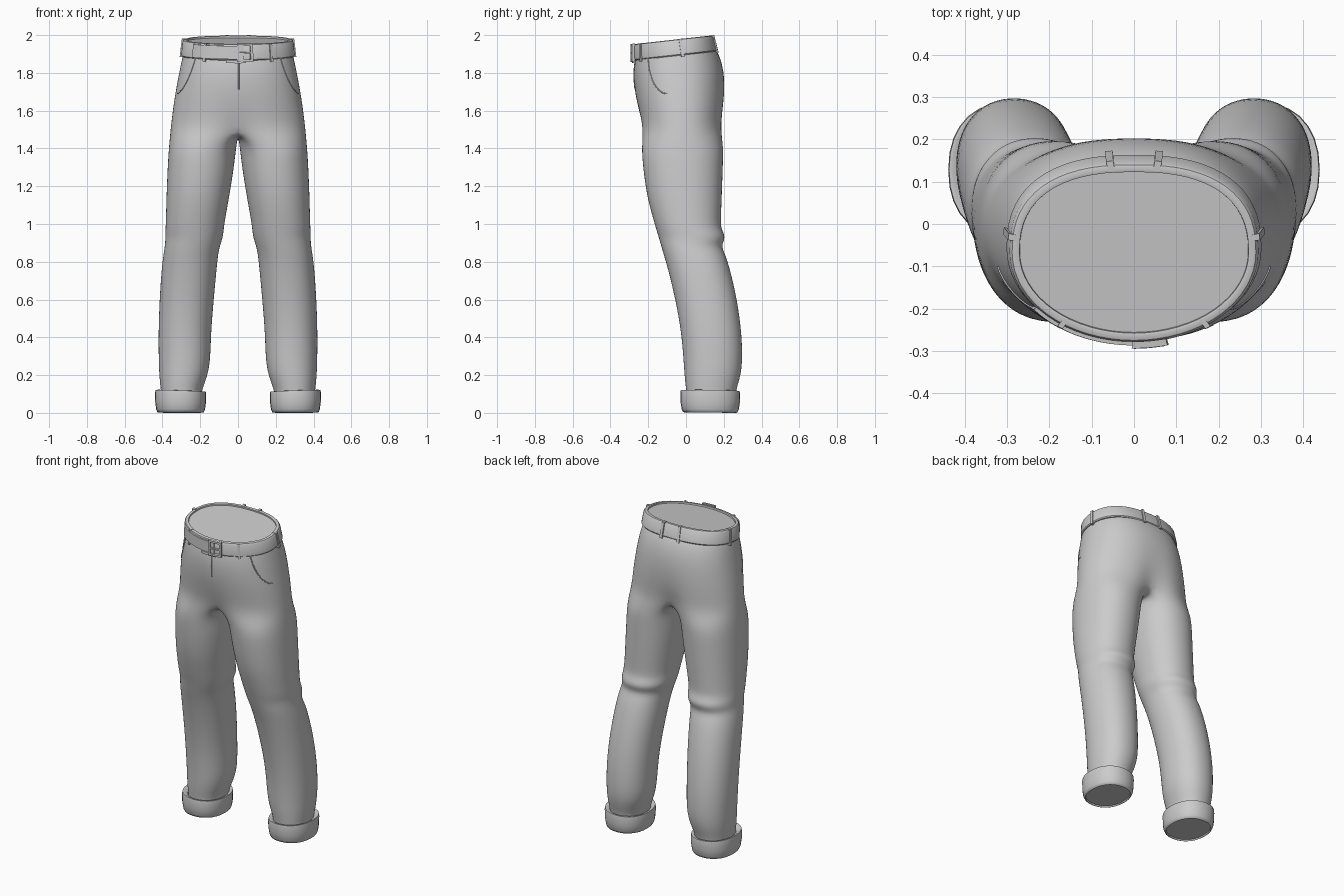
import bpy
from math import sin, cos, pi, radians, asin, copysign
from mathutils import Vector
from mathutils.bvhtree import BVHTree

if "Cube" in bpy.data.objects:
    bpy.data.objects.remove(bpy.data.objects["Cube"])


def add_mesh(name, verts, faces, angle=None):
    me = bpy.data.meshes.new(name)
    me.from_pydata(verts, [], faces)
    ob = bpy.data.objects.new(name, me)
    bpy.context.collection.objects.link(ob)
    bpy.ops.object.select_all(action='DESELECT')
    ob.select_set(True)
    bpy.context.view_layer.objects.active = ob
    bpy.ops.object.mode_set(mode='EDIT')
    bpy.ops.mesh.select_all(action='SELECT')
    bpy.ops.mesh.normals_make_consistent(inside=False)
    bpy.ops.object.mode_set(mode='OBJECT')
    if angle:
        bpy.ops.object.shade_smooth_by_angle(angle=radians(angle))
    else:
        bpy.ops.object.shade_smooth()
    return ob


def loft(rings, closed=True, caps=()):
    """Bridge equal-length rings; caps lists the ring indices to fill."""
    n = len(rings[0])
    verts = [p for r in rings for p in r]
    faces = []
    for k in range(len(rings) - 1):
        for i in range(n if closed else n - 1):
            j = (i + 1) % n
            faces.append((k * n + i, k * n + j, (k + 1) * n + j, (k + 1) * n + i))
    for c in caps:
        faces.append([c * n + i for i in range(n)])
    return verts, faces


def spow(v, p):
    return copysign(abs(v) ** p, v)


# ---- trousers: half body, mirrored ----
K, J = 12, 6


def torso_ring(z, tilt, a, yf, yb, df, db):
    ring, cy = [], (yf + yb) / 2
    for i in range(K + 1):
        t = pi * i / K
        x = a * spow(sin(t), 0.88) if 0 < i < K else 0.0
        y = cy - (yb - yf) / 2 * spow(cos(t), 0.9)
        dent = max(0, 1 - x / 0.15) ** 2
        y += df * dent if cos(t) > 0 else -db * dent
        ring.append((x, y, z + tilt * y))
    return ring


def leg_ring(z, x0, x1, y0, y1):
    cx, cy, a, b = (x0 + x1) / 2, (y0 + y1) / 2, (x1 - x0) / 2 * 1.02, (y1 - y0) / 2 * 1.02
    out = []
    for i in range(K + J):
        t = radians(-30 + 20 * i)
        out.append((cx + a * spow(sin(t), 0.92), cy - b * spow(cos(t), 0.92), z))
    return out


torso = [torso_ring(*r) for r in (
    (1.935, .11, .283, -.262, .140, 0, 0),
    (1.885, .11, .298, -.274, .176, 0, 0),
    (1.800, .05, .315, -.280, .204, 0, 0),
    (1.690, 0, .335, -.272, .210, 0, .005),
    (1.590, 0, .350, -.254, .206, .008, .02),
    (1.500, 0, .360, -.242, .202, .03, .05))]
legs = [leg_ring(*r) for r in (
    (1.41, .010, .365, -.235, .198),
    (1.30, .022, .372, -.227, .194),
    (1.15, .046, .378, -.207, .189),
    (1.03, .068, .381, -.174, .184),
    (.975, .076, .383, -.158, .184),
    (.930, .080, .384, -.144, .212),
    (.885, .096, .386, -.131, .184),
    (.840, .106, .394, -.118, .207),
    (.760, .114, .404, -.094, .233),
    (.600, .129, .415, -.055, .270),
    (.420, .144, .421, -.023, .295),
    (.260, .147, .419, -.011, .299),
    (.180, .168, .415, -.006, .284),
    (.120, .192, .408, .002, .264),
    (.070, .195, .405, .005, .260))]
verts, faces = loft(torso, closed=False)
base = len(verts) - (K + 1)
front, back = verts[base], verts[-1]
for j in range(1, J):  # crotch strip on the centre line
    f = j / J
    verts.append((0, back[1] + (front[1] - back[1]) * f, 1.5 - .035 * sin(pi * f)))
lv, lf = loft(legs)
off, n = len(verts), K + J
verts += lv
faces += [tuple(i + off for i in f) for f in lf]
for i in range(n):
    j = (i + 1) % n
    faces.append((base + i, base + j, off + j, off + i))
trousers = add_mesh("trousers", verts, faces)
m = trousers.modifiers.new("Mirror", 'MIRROR')
m.use_clip = True
s = trousers.modifiers.new("Subsurf", 'SUBSURF')
s.levels = s.render_levels = 2

# ---- belt, following the tilted waist ----


def waist(t, o, h):
    a, yf, yb = .297 + o - .12 * h, -.274 - o, .16 + o - .25 * h
    cy = (yf + yb) / 2
    p = 1 if cos(t) > 0 else .82
    x = a * spow(sin(t), p)
    y = cy - (yb - yf) / 2 * spow(cos(t), p)
    return (x, y, 1.896 + .112 * y + h)


N = 64
profile = ((-.025, .004), (0, 0), (.005, .006), (.006, .075), (.001, .084),
           (-.010, .087), (-.016, .085), (-.018, .076))
rings = [[waist(2 * pi * i / N, o, h) for i in range(N)] for o, h in profile]
add_mesh("belt", *loft(rings, caps=(0, len(rings) - 1)), angle=35)


def strip(name, t0, t1, h0, h1, o0, o1, seg=2):
    rings = []
    for i in range(seg + 1):
        t = t0 + (t1 - t0) * i / seg
        rings.append([waist(t, o, h) for o, h in ((o0, h0), (o1, h0), (o1, h1), (o0, h1))])
    add_mesh(name, *loft(rings, caps=(0, seg)), angle=30)


def ft(x):
    return asin(x / .298)


# belt tail, buckle frame and prong
strip("belt_tail", ft(-.235), ft(.03), .008, .078, .003, .013, 14)
for x0, x1, h0, h1 in ((-.005, .008, -.005, .09), (.064, .077, -.005, .09),
                       (.008, .064, -.005, .007), (.008, .064, .078, .09)):
    strip("buckle_frame", ft(x0), ft(x1), h0, h1, .004, .020)
strip("buckle_prong", ft(.0), ft(.07), .038, .046, .012, .021)
# belt loops
strip("belt_loop_centre", ft(-.06), ft(.04), -.013, .004, -.006, .012, 4)
for sx in (-1, 1):
    for t0, t1 in ((.60, .65), (1.66, 1.72), (pi - .16, pi - .11)):
        strip("belt_loop", sx * t0, sx * t1, -.010, .088, -.012, .012)

# ---- turned-up cuffs ----
for sx in (-1, 1):
    rings = []
    for sc, z in ((.78, .108), (.93, .122), (.985, .121), (1, .108), (.995, .06),
                  (.955, .022), (.91, .008), (.87, .006), (.85, .014)):
        ring = []
        for i in range(28):
            t = 2 * pi * i / 28
            dx, dy = .135 * sc * spow(sin(t), .9), -.158 * sc * spow(cos(t), .9)
            ring.append((sx * (.304 + dx), .128 + dy, z + .035 * dx * (z / .12) - .012 * dy))
        rings.append(ring)
    low = min(p[2] for r in rings for p in r)
    rings = [[(x, y, z - low) for x, y, z in r] for r in rings]
    add_mesh("cuff", *loft(rings, caps=(len(rings) - 1,)), angle=50)

# ---- seams laid on the cloth: pocket openings and fly ----
bpy.context.view_layer.update()
tree = BVHTree.FromObject(trousers, bpy.context.evaluated_depsgraph_get())


def seam(name, starts, direction):
    pts = [tree.ray_cast(Vector(p), Vector(direction))[0] for p in starts]
    pts = [p for p in pts if p]
    cu = bpy.data.curves.new(name, 'CURVE')
    cu.dimensions = '3D'
    cu.bevel_depth, cu.bevel_resolution = .0035, 1
    sp = cu.splines.new('POLY')
    sp.points.add(len(pts) - 1)
    for q, p in zip(sp.points, pts):
        q.co = (*p, 1)
    bpy.context.collection.objects.link(bpy.data.objects.new(name, cu))


for sx in (-1, 1):
    arc = [pi / 2 * i / 14 for i in range(15)]
    seam("pocket_edge", [(sx, -.2 + .1 * (1 - cos(t)), 1.88 - .19 * sin(t)) for t in arc], (-sx, 0, 0))
seam("fly_seam", [(.004, -1, 1.865 - .014 * i) for i in range(12)], (0, 1, 0))
